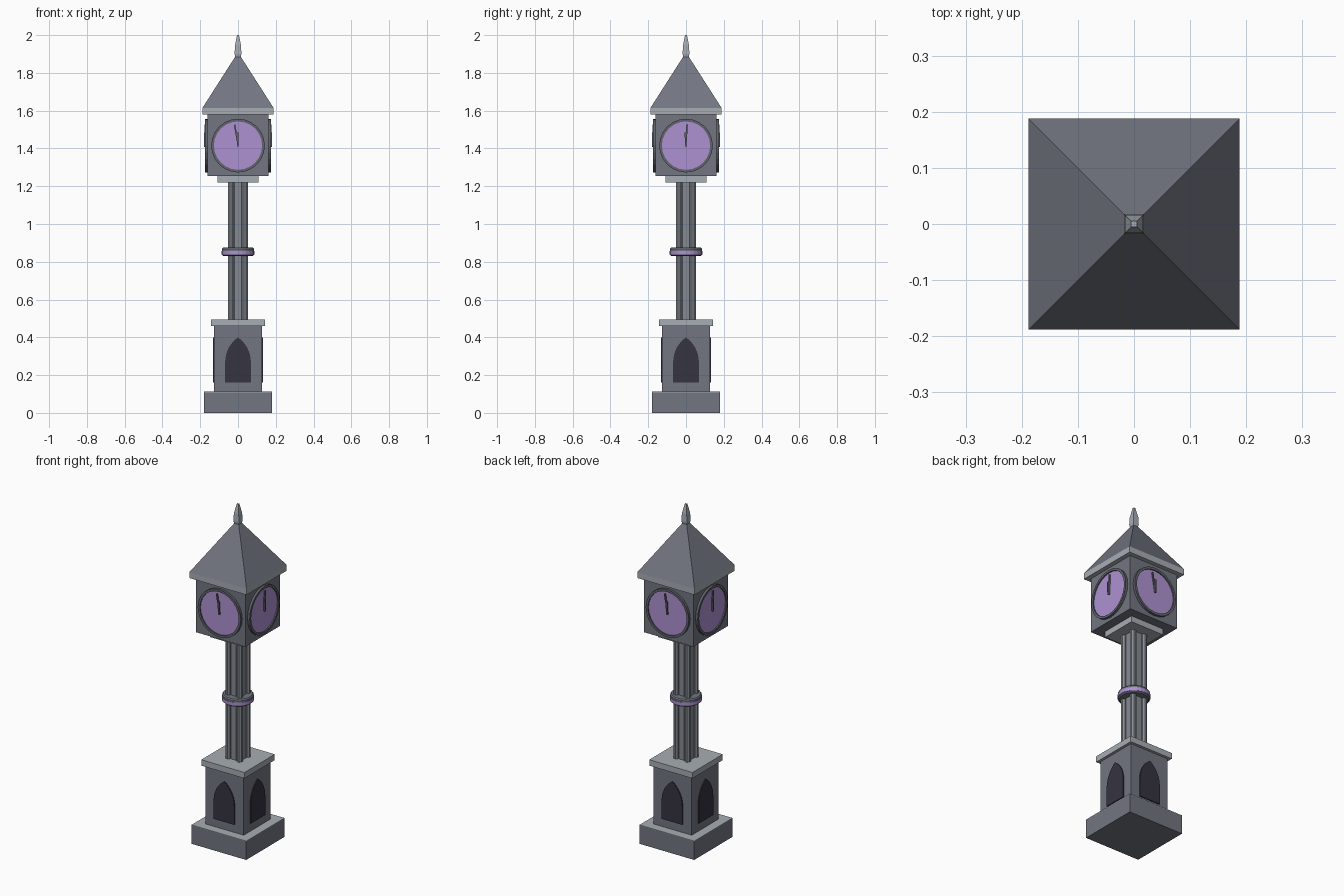
import bpy, bmesh, math
from mathutils import Matrix, Vector

if "Cube" in bpy.data.objects:
    bpy.data.objects.remove(bpy.data.objects["Cube"])


def material(name, rgb):
    m = bpy.data.materials.new(name)
    m.use_nodes = True
    m.diffuse_color = (*rgb, 1)
    node = next(n for n in m.node_tree.nodes if n.type == 'BSDF_PRINCIPLED')
    node.inputs["Base Color"].default_value = (*rgb, 1)
    return m


STONE = material("grey stone", (0.17, 0.18, 0.22))
TRIM = material("pale stone", (0.39, 0.42, 0.46))
COLUMN = material("column stone", (0.24, 0.26, 0.29))
RIM = material("dark stone", (0.12, 0.125, 0.15))
DARK = material("shadow slate", (0.036, 0.033, 0.052))
LILAC = material("lilac glass", (0.42, 0.285, 0.64))


def finish(name, bm, mat):
    bmesh.ops.recalc_face_normals(bm, faces=bm.faces)
    mesh = bpy.data.meshes.new(name)
    bm.to_mesh(mesh)
    bm.free()
    mesh.materials.append(mat)
    obj = bpy.data.objects.new(name, mesh)
    bpy.context.collection.objects.link(obj)
    return obj


def lathe(name, profile, sides, mat, centre=(0, 0), turn=0.0):
    """Stack of regular polygons from (radius, height) pairs, closed by caps."""
    bm = bmesh.new()
    rings = []
    for r, z in profile:
        angles = [turn + math.tau * i / sides for i in range(sides)]
        rings.append([bm.verts.new((centre[0] + r * math.cos(a),
                                    centre[1] + r * math.sin(a), z)) for a in angles])
    for low, high in zip(rings, rings[1:]):
        for i in range(sides):
            j = (i + 1) % sides
            bm.faces.new((low[i], low[j], high[j], high[i]))
    bm.faces.new(rings[0])
    bm.faces.new(rings[-1])
    return finish(name, bm, mat)


def square(name, profile, mat):
    """Square stack from (half width, height) pairs."""
    return lathe(name, [(w * math.sqrt(2), z) for w, z in profile], 4, mat, turn=math.pi / 4)


def side_frame(angle):
    """Maps (across, up, outward) to the wall turned by angle from the front."""
    return Matrix.Rotation(angle, 4, 'Z') @ Matrix.Rotation(math.pi / 2, 4, 'X')


def plate(name, points, near, far, frame, mat):
    """Flat outline raised from a wall between two distances from the axis."""
    bm = bmesh.new()
    face = bm.faces.new([bm.verts.new((u, v, near)) for u, v in points])
    grown = bmesh.ops.extrude_face_region(bm, geom=[face])["geom"]
    moved = [v for v in grown if isinstance(v, bmesh.types.BMVert)]
    bmesh.ops.translate(bm, verts=moved, vec=(0, 0, far - near))
    bm.transform(frame)
    return finish(name, bm, mat)


def circle(radius, sides, height):
    return [(radius * math.cos(math.tau * i / sides), height + radius * math.sin(math.tau * i / sides))
            for i in range(sides)]


def rim(name, outer, inner, sides, height, near, far, frame, mat):
    """Raised ring with a rectangular section."""
    bm = bmesh.new()
    loops = [[bm.verts.new((u, v, d)) for u, v in circle(r, sides, height)]
             for r, d in ((outer, near), (outer, far), (inner, far), (inner, near))]
    for k in range(4):
        a, b = loops[k], loops[(k + 1) % 4]
        for i in range(sides):
            j = (i + 1) % sides
            bm.faces.new((a[i], a[j], b[j], b[i]))
    bm.transform(frame)
    return finish(name, bm, mat)


def pointed_arch(half, bottom, spring, apex, steps=6):
    rise = apex - spring
    shift = (rise * rise - half * half) / (2 * half)
    radius = half + shift
    top = math.atan2(rise, shift)
    right = [(radius * math.cos(top * i / steps) - shift, spring + radius * math.sin(top * i / steps))
             for i in range(steps + 1)]
    left = [(-u, v) for u, v in reversed(right[:-1])]
    return [(-half, bottom), (half, bottom)] + right + left


def hand(length, width, lean, height):
    along = Vector((math.sin(lean), math.cos(lean)))
    across = Vector((along.y, -along.x))
    base = Vector((0, height)) - along * 0.006
    tip = Vector((0, height)) + along * length
    return [tuple(p) for p in (base - across * width * 0.6, base + across * width * 0.6,
                               tip + across * width, tip - across * width)]


# Base and pedestal
square("base_plinth", [(0.18, 0), (0.18, 0.108)], STONE)
square("base_plinth_top", [(0.18, 0.108), (0.18, 0.112)], TRIM)
square("pedestal", [(0.126, 0.112), (0.126, 0.46)], STONE)
square("pedestal_cap", [(0.142, 0.46), (0.142, 0.495)], TRIM)

# Clustered shaft
lathe("shaft_core", [(0.045, 0.495), (0.045, 1.22)], 8, COLUMN, turn=math.pi / 8)
for x in (-1, 1):
    for y in (-1, 1):
        lathe("shaft_colonette", [(0.017, 0.495), (0.017, 1.22)], 8, COLUMN,
              centre=(0.037 * x, 0.037 * y), turn=math.pi / 8)

# Shaft collar
lathe("shaft_collar", [(0.078, 0.83), (0.085, 0.836), (0.085, 0.868), (0.08, 0.875)], 24, STONE)
lathe("collar_band", [(0.087, 0.838), (0.087, 0.858)], 24, LILAC)

# Clock housing, roof and finial
square("housing_bracket", [(0.108, 1.22), (0.108, 1.255)], TRIM)
square("clock_housing", [(0.162, 1.255), (0.162, 1.58)], STONE)
square("eave", [(0.188, 1.58), (0.188, 1.615)], TRIM)
square("roof", [(0.188, 1.615), (0.012, 1.89)], STONE)
square("finial", [(0.014, 1.88), (0.018, 1.9), (0.016, 1.945), (0.005, 2.0)], TRIM)

# Arched panels and clock dials on each wall
DIAL = 1.415
for i, wall in enumerate(("front", "left", "back", "right")):
    frame = side_frame(i * math.pi / 2)
    plate(wall + "_arch_panel", pointed_arch(0.068, 0.16, 0.27, 0.40), 0.124, 0.132, frame, DARK)
    rim(wall + "_dial_rim", 0.142, 0.128, 24, DIAL, 0.16, 0.176, frame, RIM)
    plate(wall + "_dial", circle(0.129, 24, DIAL), 0.16, 0.169, frame, LILAC)
    minute, hour = ((-9, -3), (3, -2))[i % 2]
    plate(wall + "_minute_hand", hand(0.112, 0.004, math.radians(minute), DIAL),
          0.168, 0.177, frame, RIM)
    plate(wall + "_hour_hand", hand(0.07, 0.006, math.radians(hour), DIAL),
          0.173, 0.181, frame, RIM)
